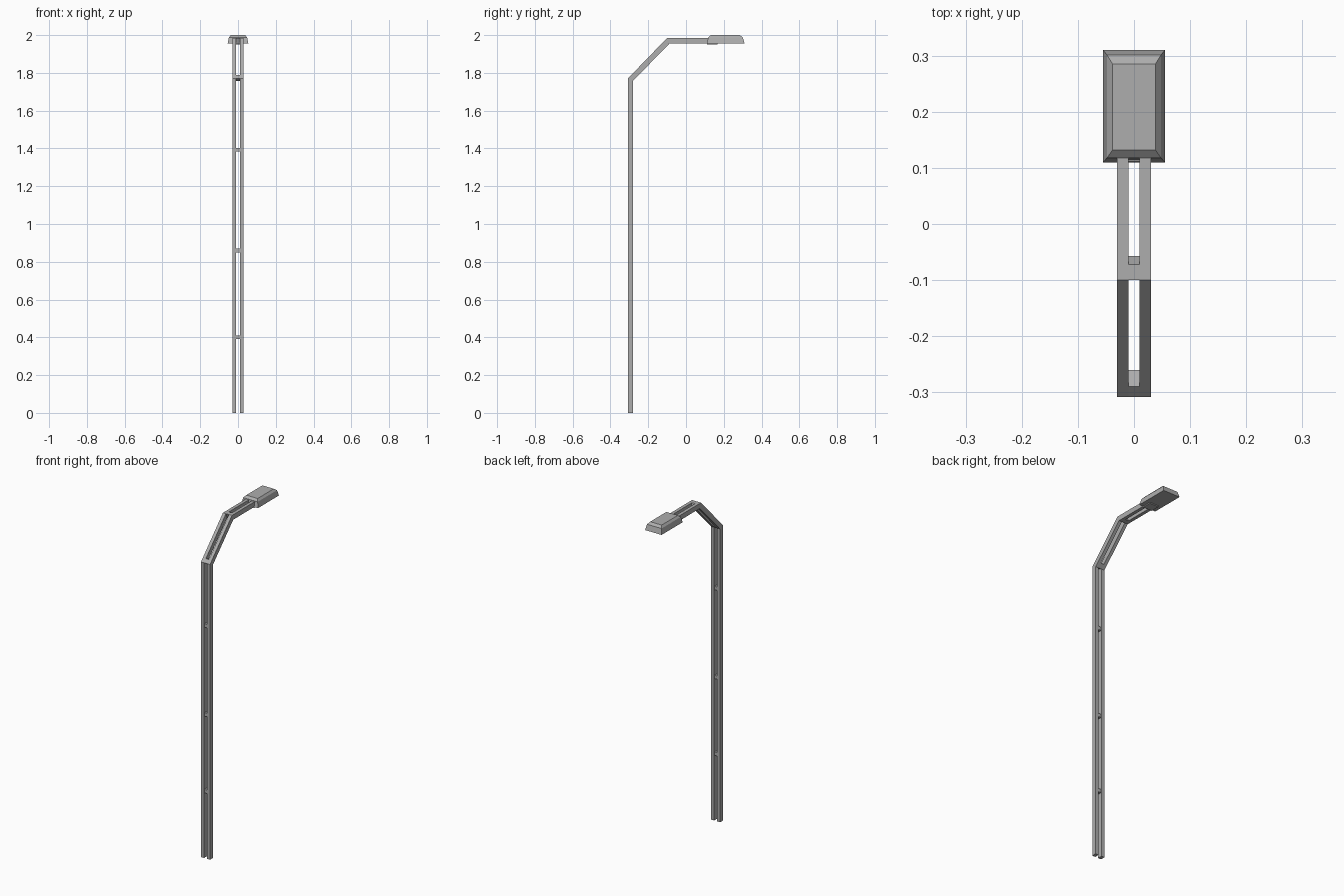
import bpy, bmesh

if "Cube" in bpy.data.objects:
    bpy.data.objects.remove(bpy.data.objects["Cube"])

metal = bpy.data.materials.new("grey metal")
metal.diffuse_color = (0.42, 0.42, 0.42, 1)
metal.use_nodes = True
metal.node_tree.nodes["Principled BSDF"].inputs["Base Color"].default_value = metal.diffuse_color


def finish(name, bm):
    bmesh.ops.recalc_face_normals(bm, faces=bm.faces)
    mesh = bpy.data.meshes.new(name)
    bm.to_mesh(mesh)
    bm.free()
    mesh.materials.append(metal)
    obj = bpy.data.objects.new(name, mesh)
    bpy.context.collection.objects.link(obj)
    return obj


def loft(name, rings):
    """Closed solid through matching rings of 3D points."""
    bm = bmesh.new()
    rows = [[bm.verts.new(p) for p in ring] for ring in rings]
    n = len(rows[0])
    for a, b in zip(rows, rows[1:]):
        for i in range(n):
            j = (i + 1) % n
            bm.faces.new((a[i], a[j], b[j], b[i]))
    bm.faces.new(rows[0][::-1])
    bm.faces.new(rows[-1])
    return finish(name, bm)


def extrude_x(name, profile, x0, x1):
    """Extrude a (y, z) profile from x0 to x1."""
    return loft(name, [[(x, y, z) for y, z in profile] for x in (x0, x1)])


def rect(x, y0, y1, z):
    return [(-x, y0, z), (x, y0, z), (x, y1, z), (-x, y1, z)]


# Twin bent rails: post, slanted elbow and arm; cross-sections along the path
sections = [
    ((-0.308, 0), (-0.28, 0)),
    ((-0.308, 1.77), (-0.28, 1.758)),
    ((-0.10, 1.985), (-0.088, 1.955)),
    ((0.165, 1.985), (0.165, 1.955)),
]
for side, x0, x1 in (("left", -0.03, -0.01), ("right", 0.01, 0.03)):
    loft(side + "_rail", [[(x0, *o), (x1, *o), (x1, *i), (x0, *i)]
                          for o, i in sections])

# Spacers between the rails on the post
for k, z in enumerate((0.40, 0.86, 1.393)):
    extrude_x(f"post_spacer_{k + 1}",
              [(-0.305, z - 0.01), (-0.283, z - 0.01),
               (-0.283, z + 0.01), (-0.305, z + 0.01)], -0.01, 0.01)

# Spacers at the two bends
extrude_x("lower_bend_spacer", [(-0.308, 1.77), (-0.29, 1.788),
                                (-0.26, 1.778), (-0.28, 1.758)], -0.01, 0.01)
extrude_x("upper_bend_spacer", [(-0.10, 1.985), (-0.072, 1.985),
                                (-0.057, 1.955), (-0.088, 1.955)], -0.01, 0.01)

# Lamp head with a bevelled top
loft("lamp_head", [
    rect(0.055, 0.11, 0.31, 1.955),
    rect(0.048, 0.118, 0.301, 1.988),
    rect(0.038, 0.132, 0.285, 2.0),
])

# Bracket under the head holding the arm
extrude_x("head_bracket", [(0.111, 1.949), (0.167, 1.949),
                           (0.167, 1.97), (0.111, 1.97)], -0.03, 0.03)
